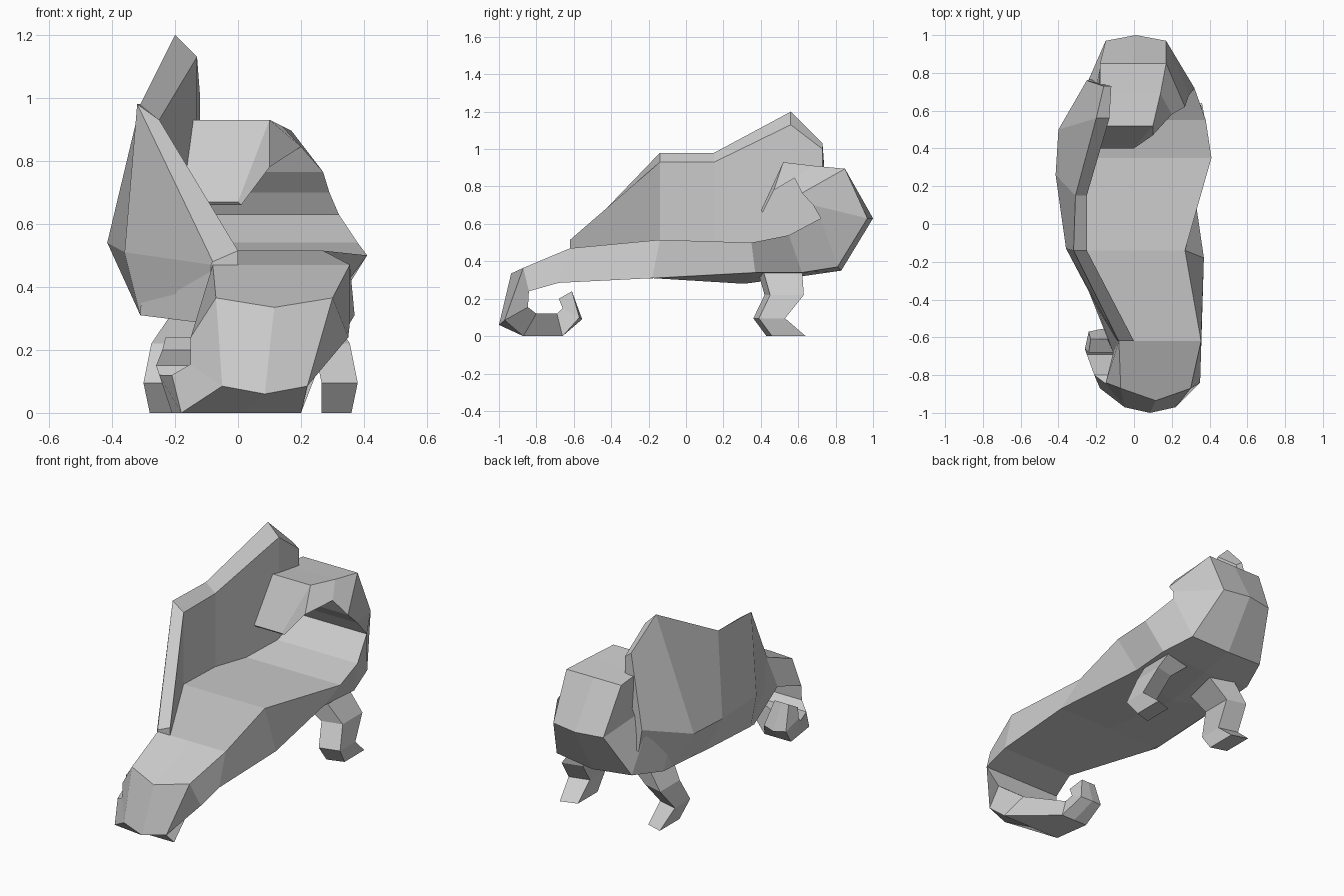
import bpy, bmesh


def loft(name, rings):
    """Skin a list of equal-length point rings and cap both ends."""
    bm = bmesh.new()
    rows = [[bm.verts.new(p) for p in ring] for ring in rings]
    n = len(rows[0])
    for a, b in zip(rows, rows[1:]):
        for i in range(n):
            j = (i + 1) % n
            bm.faces.new((a[i], a[j], b[j], b[i]))
    bm.faces.new(rows[0])
    bm.faces.new(rows[-1])
    bmesh.ops.recalc_face_normals(bm, faces=bm.faces)
    me = bpy.data.meshes.new(name)
    bm.to_mesh(me)
    bm.free()
    ob = bpy.data.objects.new(name, me)
    bpy.context.collection.objects.link(ob)
    return ob


def seat_ring(top, bot, bulge_top=(0, 0), bulge_bot=(0, 0)):
    """Six-point section; top/bot = (y, z, x_left, x_right), bulge = (dy, dz)."""
    def row(y, z, xl, xr, off):
        return [(xl, y, z), ((xl + xr) / 2, y + off[0], z + off[1]), (xr, y, z)]
    return row(*top, bulge_top) + row(*bot, bulge_bot)[::-1]


# Scrolled front foot, curling under the seat
foot = [
    ((-.61, .24, -.23, -.14), (-.68, .20, -.24, -.11)),
    ((-.57, .10, -.24, -.10), (-.66, .15, -.26, -.11), (.015, -.01)),
    ((-.66, .00, -.21, -.04), (-.69, .12, -.25, -.09)),
    ((-.87, .00, -.18, .20), (-.80, .12, -.21, .12)),
    ((-.97, .085, -.05, .22), (-.845, .155, -.15, .26), (-.03, -.025)),
    ((-.87, .365, -.07, .30), (-.84, .24, -.15, .35), (-.065, -.03)),
]
# Long seat; its left edge is hidden inside the backrest
seat = [
    ((-.62, .47, -.08, .355), (-.68, .285, -.11, .355)),
    ((-.14, .515, -.30, .27), (-.18, .31, -.31, .37)),
    ((.35, .50, -.30, .41), (.37, .34, -.31, .29), (0, 0), (-.06, -.06)),
    ((.55, .54, -.30, .38), (.62, .34, -.29, .31), (0, 0), (0, -.02)),
]
# Rolled armrest, curling up and forward
arm = [
    ((.72, .63, -.26, .32), (.81, .37, -.22, .26), (0, 0), (.02, -.02)),
    ((.68, .70, -.21, .29), (.97, .63, -.15, .17), (0, 0), (.03, 0)),
    ((.62, .765, -.19, .27), (.85, .895, -.18, .17)),
    ((.58, .845, -.19, .20), (.69, .91, -.18, .14)),
    ((.47, .78, -.20, .10), (.52, .93, -.18, .10)),
    ((.41, .66, -.20, .01), (.40, .67, -.19, .00)),
]
loft("seat_body", [seat_ring(*s) for s in foot + seat + arm])

# Backrest: low (x, y, z), outer mid (x, y, z), then y, outer top, inner top (x, z)
back = [
    ((-.10, -.62, .30), (-.085, -.62, .47), -.62, (-.08, .48), (0, .515)),
    ((-.31, -.15, .31), (-.36, -.13, .51), -.14, (-.32, .98), (-.25, .93)),
    ((-.31, .26, .33), (-.415, .26, .54), .15, (-.31, .98), (-.25, .93)),
    ((-.29, .55, .34), (-.40, .50, .54), .56, (-.20, 1.20), (-.13, 1.13)),
    ((-.22, .77, .40), (-.25, .76, .62), .73, (-.16, 1.03), (-.12, 1.00)),
]
loft("backrest", [[lo, mid, (o[0], y, o[1]), (i[0], y, i[1]),
                   (i[0], y, mid[2] - .08)] for lo, mid, y, o, i in back])

# Bent rear legs: (z, y0, y1, x inner, x outer)
leg = [(.36, .38, .62, .08, .26), (.22, .42, .63, .24, .355),
       (.095, .36, .53, .265, .38), (0, .43, .64, .265, .36)]
for name, side, cx in (("leg_right", 1, 0), ("leg_left", -1, .08)):
    loft(name, [[(cx + side * x, y, z) for x, y in
                 ((a, y0), (b, y0 + .03), (b, y1), (a, y1 - .03))]
                for z, y0, y1, a, b in leg])
